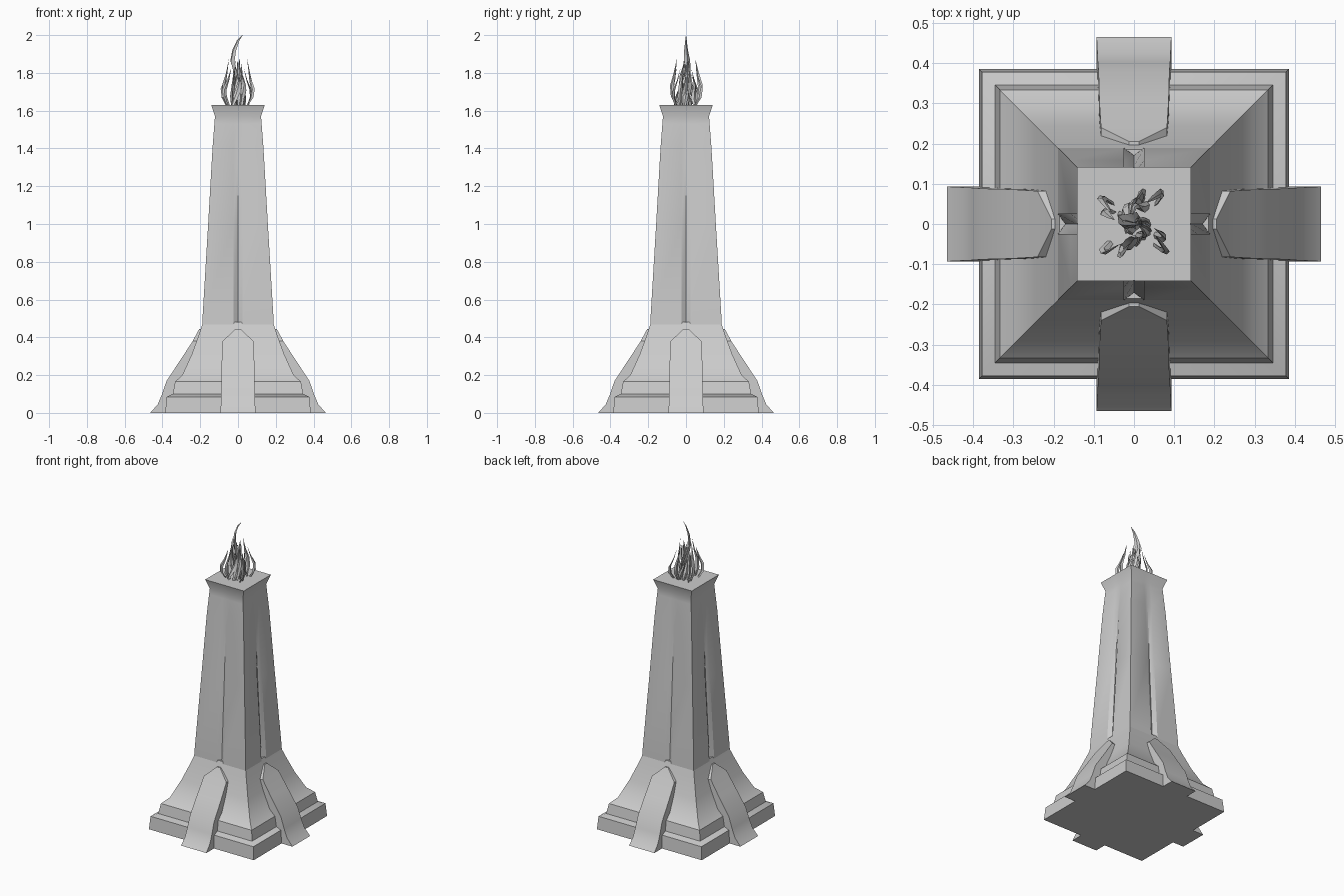
import bpy, bmesh, math, random
from mathutils import Vector

if "Cube" in bpy.data.objects:
    bpy.data.objects.remove(bpy.data.objects["Cube"])

random.seed(7)
stone = bpy.data.materials.new("grey_stone")
stone.diffuse_color = (0.6, 0.6, 0.6, 1)
stone.use_nodes = True
stone.node_tree.nodes["Principled BSDF"].inputs["Base Color"].default_value = stone.diffuse_color


def make_object(name, bm, angle=35):
    bmesh.ops.recalc_face_normals(bm, faces=bm.faces)
    me = bpy.data.meshes.new(name)
    bm.to_mesh(me)
    bm.free()
    me.materials.append(stone)
    ob = bpy.data.objects.new(name, me)
    bpy.context.collection.objects.link(ob)
    bpy.ops.object.select_all(action='DESELECT')
    ob.select_set(True)
    bpy.context.view_layer.objects.active = ob
    bpy.ops.object.shade_smooth_by_angle(angle=math.radians(angle))
    return ob


def loft(bm, rings):
    """Skin equal-length rings of points and cap both ends."""
    vs = [[bm.verts.new(p) for p in ring] for ring in rings]
    n = len(vs[0])
    for a, b in zip(vs, vs[1:]):
        for i in range(n):
            j = (i + 1) % n
            bm.faces.new((a[i], a[j], b[j], b[i]))
    bm.faces.new(vs[0][::-1])
    bm.faces.new(vs[-1])


def turn(p, k):
    """Rotate a point by k quarter turns about z."""
    x, y, z = p
    for _ in range(k):
        x, y = -y, x
    return (x, y, z)


# Stepped square plinth with sloping skirt
bm = bmesh.new()
plinth = [(.385, 0), (.378, .085), (.345, .10), (.333, .165), (.295, .2),
          (.245, .31), (.205, .42), (.185, .48)]
loft(bm, [[turn((-h, -h, z), k) for k in range(4)] for h, z in plinth])
make_object("plinth", bm)

# Tapering shaft with a shallow vertical groove in every face, flared cap
bm = bmesh.new()
shaft = [(.192, .40, .018), (.188, .50, .018), (.158, 1.0, .014), (.135, 1.4, .008),
         (.125, 1.53, .003), (.122, 1.57, .001), (.142, 1.63, .001)]
rings = []
for h, z, d in shaft:
    side = [(-h, -h, z), (-.025, -h, z), (0, -h + d, z), (.025, -h, z)]
    rings.append([turn(p, k) for k in range(4) for p in side])
loft(bm, rings)
make_object("shaft", bm, 25)

# Four sloping buttresses with pointed tops
buttress = [(.465, 0, .093), (.425, .045, .091), (.402, .10, .09), (.378, .17, .088),
            (.305, .28, .086), (.24, .38, .082), (.205, .445, .012)]
for k, name in enumerate(("front", "right", "back", "left")):
    bm = bmesh.new()
    loft(bm, [[turn(p, k) for p in ((-w, -r, z), (w, -r, z), (w, -.12, z), (-w, -.12, z))]
              for r, z, w in buttress])
    make_object(name + "_buttress", bm)


def tongue(bm, path, width):
    """Twisting flat flame tongue that tapers to a point along the path."""
    pts = [Vector(p) for p in path]
    n = len(pts) - 1
    a0 = random.uniform(0, math.tau)
    rings = []
    for i, p in enumerate(pts):
        t = i / n
        w = width * (.55 + 1.3 * t) if t < .35 else width * 1.5 * (1 - t) + .0008
        a = a0 + t * 1.2
        u = Vector((math.cos(a), math.sin(a), .2)) * w
        v = Vector((-math.sin(a), math.cos(a), 0)) * w * .45
        rings.append([p + u, p + v, p - u, p - v])
    loft(bm, rings)


# Flame: outer corner tongues, inner tongues and the tall curling tip
bm = bmesh.new()
for k in range(4):
    for reach, top in ((.073, 1.82), (.058, 1.87)):
        a = math.radians(45 + 90 * k) + random.uniform(-.15, .15) + (.4 if reach < .07 else 0)
        prof = [(.85, 0), (1.18, .22), (1.2, .45), (.95, .7), (.75, 1)]
        tongue(bm, [(reach * 1.15 * f * math.cos(a + .3 * t), reach * 1.15 * f * math.sin(a + .3 * t),
                     1.625 + (top - 1.625) * t) for f, t in prof], .014)
for i in range(14):
    a = i * 2.4
    r = .02 + .04 * (i % 4) / 3
    top = 1.92 - r * 2.2 + random.uniform(-.04, .02)
    path = []
    for s in range(6):
        t = s / 5
        q = r * (1 - .55 * t) + .008 * math.sin(t * 7 + i)
        path.append((q * math.cos(a + .8 * t), q * math.sin(a + .8 * t), 1.625 + (top - 1.625) * t))
    tongue(bm, path, .016)
tongue(bm, [(0, 0, 1.625), (.01, .01, 1.72), (-.012, 0, 1.80), (-.03, .005, 1.86),
            (-.02, 0, 1.92), (0, 0, 1.97), (.024, 0, 2.0)], .026)
make_object("flame", bm, 30)
